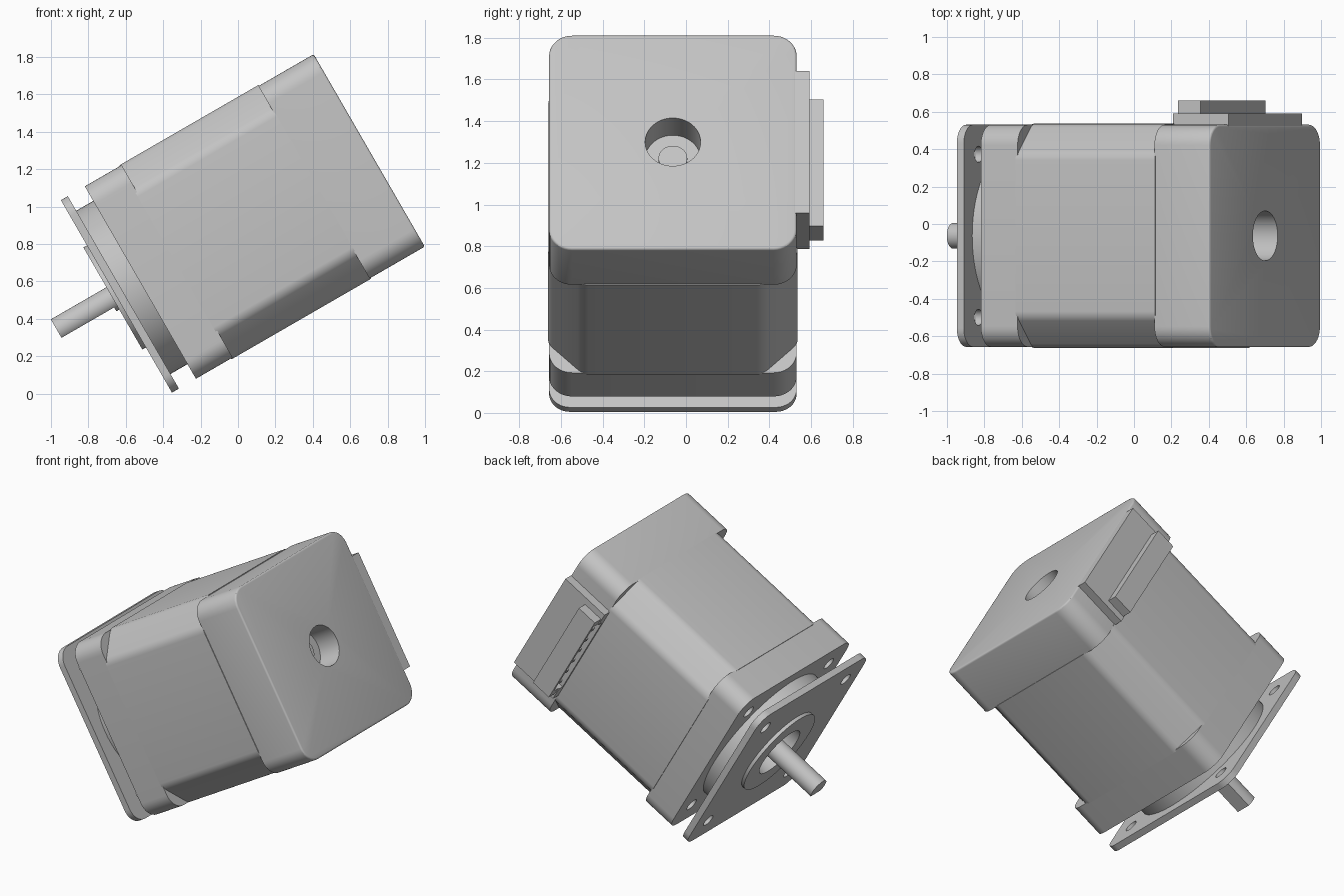
import bpy, bmesh, math
from mathutils import Matrix, Vector

if "Cube" in bpy.data.objects:
    bpy.data.objects.remove(bpy.data.objects["Cube"])

# Motor frame: local z runs along the shaft towards the rear cap, tilted 30 degrees
TILT = math.radians(30)
c, s = math.cos(TILT), math.sin(TILT)
FRAME = Matrix(((0, -s, c, -0.386), (1, 0, 0, -0.063), (0, c, s, 0.672), (0, 0, 0, 1)))

metal = bpy.data.materials.new("light_grey_metal")
GREY = (0.55, 0.55, 0.55, 1)
metal.use_nodes = True
metal.diffuse_color = GREY
metal.node_tree.nodes["Principled BSDF"].inputs["Base Color"].default_value = GREY


def make(name, bm):
    mesh = bpy.data.meshes.new(name)
    bmesh.ops.recalc_face_normals(bm, faces=bm.faces)
    bm.to_mesh(mesh)
    bm.free()
    mesh.materials.append(metal)
    ob = bpy.data.objects.new(name, mesh)
    bpy.context.scene.collection.objects.link(ob)
    ob.matrix_world = FRAME
    return ob


def axial_edges(bm):
    return [e for e in bm.edges
            if abs((e.verts[0].co - e.verts[1].co).normalized().z) > 0.99]


def box_bm(x, y, z):
    bm = bmesh.new()
    size = Vector((x[1] - x[0], y[1] - y[0], z[1] - z[0]))
    mid = Vector((x[0] + x[1], y[0] + y[1], z[0] + z[1])) / 2
    bmesh.ops.create_cube(bm, size=1, matrix=Matrix.Translation(mid) @ Matrix.Diagonal((*size, 1)))
    return bm


def box(name, x, y, z):
    return make(name, box_bm(x, y, z))


def block(name, half, z, corner, segments, soften=0, rear_fillet=0):
    """Square prism with rounded (many segments) or chamfered (one) corners."""
    bm = box_bm((-half, half), (-half, half), z)
    bmesh.ops.bevel(bm, geom=axial_edges(bm), offset=corner, segments=segments,
                    profile=0.5, affect='EDGES')
    if soften:
        bmesh.ops.bevel(bm, geom=axial_edges(bm), offset=soften, segments=4,
                        profile=0.5, affect='EDGES')
    if rear_fillet:
        rim = [e for e in bm.edges if all(v.co.z > z[1] - 0.001 for v in e.verts)]
        bmesh.ops.bevel(bm, geom=rim, offset=rear_fillet, segments=3,
                        profile=0.5, affect='EDGES')
    return make(name, bm)


def cylinder(name, radius, z, at=(0, 0), sides=64):
    bm = bmesh.new()
    place = Matrix.Translation((at[0], at[1], (z[0] + z[1]) / 2))
    bmesh.ops.create_cone(bm, cap_ends=True, segments=sides, radius1=radius,
                          radius2=radius, depth=z[1] - z[0], matrix=place)
    return make(name, bm)


def cut(targets, cutters):
    """Subtract the cutters from every target, then discard them."""
    for ob in targets:
        for cutter in cutters:
            mod = ob.modifiers.new("cut", 'BOOLEAN')
            mod.operation = 'DIFFERENCE'
            mod.solver = 'EXACT'
            mod.object = cutter
        bpy.context.view_layer.update()
        graph = bpy.context.evaluated_depsgraph_get()
        result = bpy.data.meshes.new_from_object(ob.evaluated_get(graph))
        ob.modifiers.clear()
        ob.data = result
    for cutter in cutters:
        bpy.data.objects.remove(cutter)


# Main housing
HALF = 0.594
face_plate = block("face_plate", HALF, (-0.305, -0.262), 0.1, 10)
front_flange = block("front_flange", HALF, (-0.157, 0.07), 0.11, 10)
stator = block("stator_body", 0.599, (0.06, 0.92), 0.165, 1, soften=0.03)
rear_cap = block("rear_cap", HALF, (0.915, 1.256), 0.11, 10, rear_fillet=0.012)

# Round bosses
spacer = cylinder("spacer_disc", 0.504, (-0.264, -0.15), sides=96)
ring = cylinder("pilot_ring", 0.315, (-0.327, -0.3))

# Corner screw holes
SCREW = 0.436
cut([face_plate, front_flange],
    [cylinder("screw_cutter", 0.043, (-0.4, 0.0), (i * SCREW, j * SCREW), 24)
     for i in (-1, 1) for j in (-1, 1)])

# Front bearing recess and rear bore
cut([face_plate, spacer, ring], [cylinder("bearing_cutter", 0.18, (-0.4, -0.2))])
cut([rear_cap], [cylinder("bore_cutter", 0.133, (1.09, 1.3))])

# Shaft with a flat on its lower side, and its rear end inside the bore
shaft = cylinder("shaft", 0.069, (-0.67, -0.15), sides=48)
cut([shaft], [box("flat_cutter", (-0.1, 0.1), (-0.2, -0.045), (-0.8, -0.345))])
shaft_end = cylinder("rear_shaft_end", 0.069, (1.0, 1.1), sides=48)

# Cable socket on the side of the rear cap
mount = box("socket_mount", (0.56, 0.655), (-0.393, 0.393), (0.912, 1.255))
socket = box("socket_shell", (0.6, 0.723), (-0.35, 0.35), (0.918, 1.057))
cut([mount, socket], [box("slot_cutter", (0.615, 0.7), (-0.3, 0.3), (0.85, 1.035))])
PINS = 6
for i in range(PINS):
    y = (i - (PINS - 1) / 2) * 0.098
    box(f"socket_pin_{i + 1}", (0.645, 0.669), (y - 0.012, y + 0.012), (0.925, 1.045))

# Smooth the curved walls while keeping edges crisp
bpy.ops.object.select_all(action='DESELECT')
for ob in bpy.context.scene.collection.objects:
    if ob.type == 'MESH' and ob.data.materials and ob.data.materials[0] == metal:
        ob.select_set(True)
        bpy.context.view_layer.objects.active = ob
bpy.ops.object.shade_smooth_by_angle(angle=math.radians(30))
